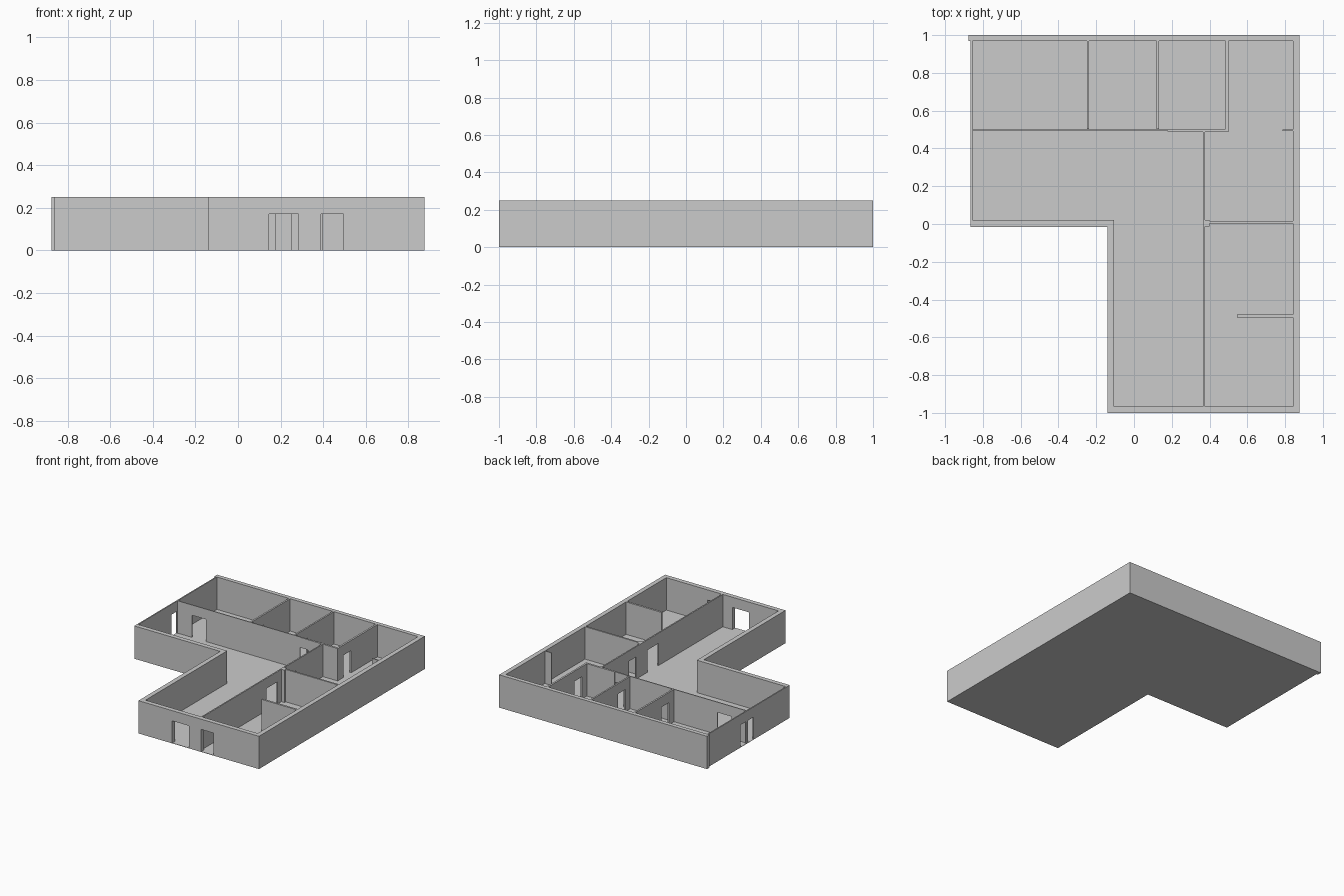
import bpy, bmesh
from mathutils import Vector

if "Cube" in bpy.data.objects:
    bpy.data.objects.remove(bpy.data.objects["Cube"])

HEIGHT, DOOR, FLOOR = 0.25, 0.172, 0.003


def prism(name, pts, offset):
    """Extrude a flat outline along the offset vector."""
    bm = bmesh.new()
    face = bm.faces.new([bm.verts.new(p) for p in pts])
    ext = bmesh.ops.extrude_face_region(bm, geom=[face])
    moved = [g for g in ext["geom"] if isinstance(g, bmesh.types.BMVert)]
    bmesh.ops.translate(bm, verts=moved, vec=Vector(offset))
    bmesh.ops.recalc_face_normals(bm, faces=bm.faces)
    mesh = bpy.data.meshes.new(name)
    bm.to_mesh(mesh)
    bm.free()
    obj = bpy.data.objects.new(name, mesh)
    bpy.context.collection.objects.link(obj)
    return obj


def wall(name, axis, start, end, near, far, doors=()):
    """Wall elevation along an axis, with doorways notched out of its base."""
    outline = [(start, FLOOR)]
    for a, b in doors:
        outline += [(a, FLOOR), (a, DOOR), (b, DOOR), (b, FLOOR)]
    outline += [(end, FLOOR), (end, HEIGHT), (start, HEIGHT)]
    t = far - near
    if axis == "x":
        return prism(name, [(u, near, z) for u, z in outline], (0, t, 0))
    return prism(name, [(near, u, z) for u, z in outline], (t, 0, 0))


# L-shaped floor
plan = [(-0.865, -0.015), (-0.14, -0.015), (-0.14, -1), (0.877, -1),
        (0.877, 1), (-0.877, 1), (-0.877, 0.968), (-0.865, 0.968)]
prism("floor", [(x, y, 0) for x, y in plan], (0, 0, FLOOR))

# Outer walls
wall("back_wall", "x", -0.877, 0.877, 0.968, 1)
wall("right_wall", "y", -1, 0.968, 0.842, 0.877)
wall("front_wall", "x", -0.14, 0.842, -1, -0.965, [(0.145, 0.285), (0.39, 0.495)])
wall("inner_corner_wall", "y", -0.965, 0.02, -0.14, -0.105)
wall("left_wing_front_wall", "x", -0.865, -0.14, -0.015, 0.02)
wall("left_wall", "y", 0.02, 0.968, -0.865, -0.856, [(0.42, 0.49), (0.51, 0.58)])

# Hallway walls
wall("hall_wall_long", "x", -0.856, 0.178, 0.494, 0.501, [(-0.735, -0.615)])
wall("hall_lintel", "x", 0.178, 0.25, 0.49, 0.501).location.z = 0
wall("hall_wall_short", "x", 0.25, 0.5, 0.488, 0.503)
wall("hall_side_wall", "y", -0.965, 0.488, 0.365, 0.375,
     [(-0.19, -0.06), (0.08, 0.165)])

# Shorten the lintel so it only spans the doorway head
for v in bpy.data.objects["hall_lintel"].data.vertices:
    if v.co.z < DOOR:
        v.co.z = DOOR

# Partitions between the back rooms, each with a doorway
for i, (x0, x1) in enumerate([(-0.25, -0.237), (0.12, 0.132), (0.485, 0.499)]):
    wall(f"back_partition_{i + 1}", "y", 0.502, 0.968, x0, x1, [(0.56, 0.65)])

# Right-hand room partitions, stubs and corner pillar
wall("middle_partition", "x", 0.40, 0.842, 0.002, 0.015)
wall("corner_pillar", "x", 0.375, 0.40, -0.012, 0.022)
wall("front_room_stub", "x", 0.545, 0.842, -0.495, -0.48)
wall("back_room_stub", "x", 0.785, 0.842, 0.492, 0.5)
